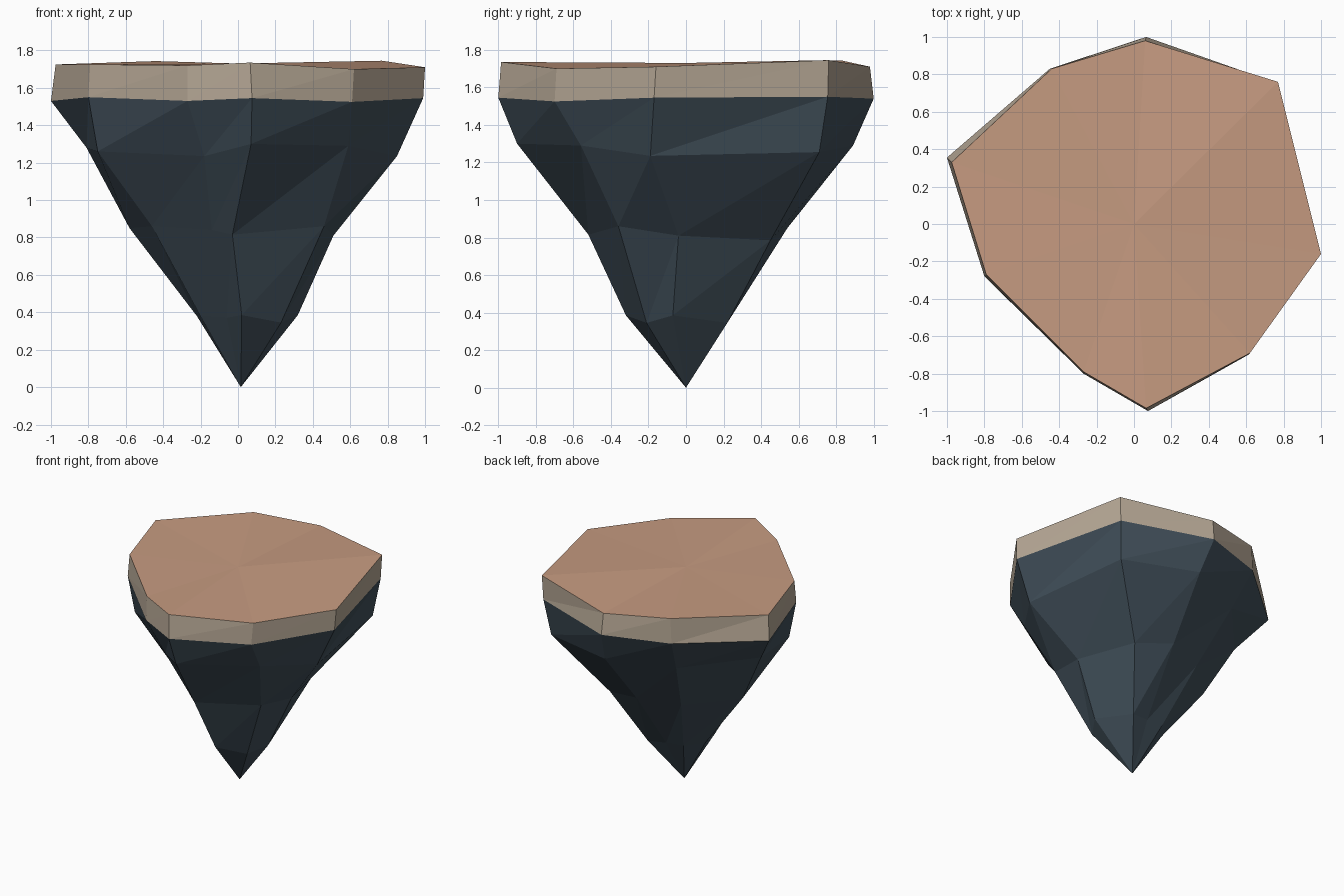
import bpy

if "Cube" in bpy.data.objects:
    bpy.data.objects.remove(bpy.data.objects["Cube"])

# Nine-sided rings, counter-clockwise from the front-left, top to bottom
RIM = [(-.79, -.27, 1.725), (-.27, -.79, 1.72), (.065, -.985, 1.735), (.62, -.69, 1.70),
       (1, -.16, 1.71), (.77, .76, 1.745), (.06, .98, 1.71), (-.44, .83, 1.743), (-.975, .33, 1.725)]
BAND = [(-.80, -.28, 1.55), (-.27, -.80, 1.53), (.075, -1, 1.545), (.61, -.70, 1.525),
        (.99, -.17, 1.545), (.76, .755, 1.55), (.065, 1, 1.54), (-.45, .83, 1.54), (-1, .355, 1.53)]
SHOULDER = [(-.75, -.26, 1.26), (-.18, -.68, 1.235), (.07, -.90, 1.30), (.59, -.56, 1.29),
            (.85, -.19, 1.235), (.72, .71, 1.255), (.11, .89, 1.29), (-.38, .67, 1.26), (-.81, .19, 1.28)]
WAIST = [(-.46, -.17, .86), (-.14, -.44, .84), (-.03, -.52, .815), (.46, -.36, .86),
         (.51, -.04, .81), (.37, .45, .785), (.07, .54, .85), (-.25, .42, .83), (-.58, .10, .85)]
NECK = [(-.20, -.07, .38), (-.06, -.19, .37), (.02, -.32, .385), (.23, -.21, .345),
        (.32, -.07, .385), (.19, .22, .345), (.04, .20, .36), (-.11, .19, .37), (-.22, .06, .38)]
TIP = (.015, 0, 0)
CENTRE = (0, 0, 1.73)
N = len(RIM)


def material(name, colour):
    m = bpy.data.materials.new(name)
    m.diffuse_color = (*colour, 1)
    m.use_nodes = True
    m.node_tree.nodes["Principled BSDF"].inputs["Base Color"].default_value = m.diffuse_color
    return m


def shell(name, mat, rings, cap_top=None, cap_bottom=None):
    """Join rings with triangles; optional fan to a top or bottom point."""
    verts = [p for r in rings for p in r]
    faces = []
    for k in range(len(rings) - 1):
        for i in range(N):
            j = (i + 1) % N
            up, low = k * N, (k + 1) * N
            faces += [(low + i, low + j, up + j), (low + i, up + j, up + i)]
    if cap_top:
        verts.append(cap_top)
        faces += [(i, (i + 1) % N, len(verts) - 1) for i in range(N)]
    if cap_bottom:
        last = (len(rings) - 1) * N
        verts.append(cap_bottom)
        faces += [(last + (i + 1) % N, last + i, len(verts) - 1) for i in range(N)]
    me = bpy.data.meshes.new(name)
    me.from_pydata(verts, [], faces)
    me.materials.append(mat)
    ob = bpy.data.objects.new(name, me)
    bpy.context.collection.objects.link(ob)
    return ob


# Flat ground on top
shell("ground_top", material("clay", (.57, .33, .22)), [RIM], cap_top=CENTRE)
# Pale band round the edge
shell("soil_band", material("pale_soil", (.48, .40, .31)), [RIM, BAND])
# Dark rock tapering to a point
shell("rock_underside", material("slate", (.053, .079, .102)),
      [BAND, SHOULDER, WAIST, NECK], cap_bottom=TIP)
